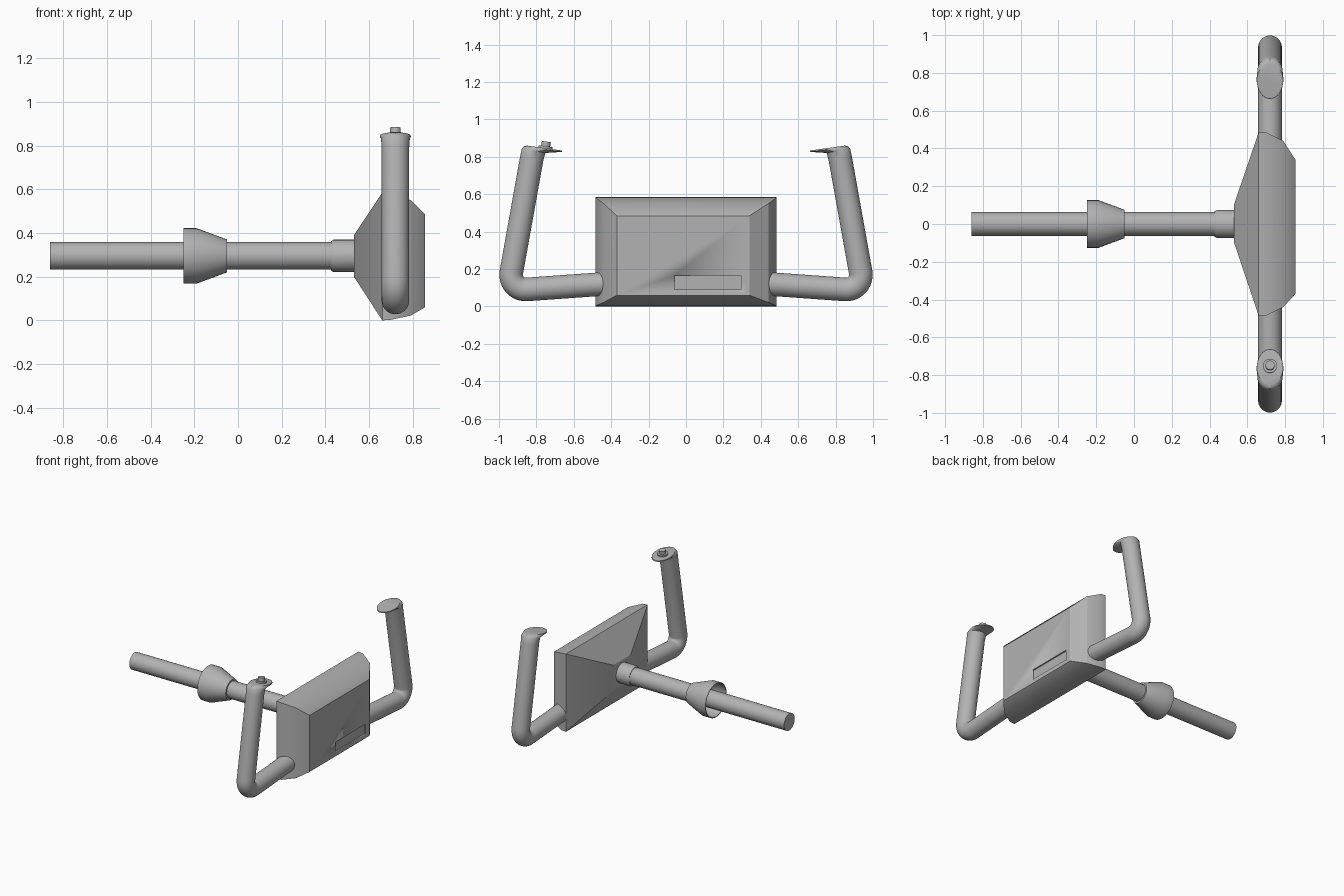
import bpy, bmesh, math
from mathutils import Vector

if "Cube" in bpy.data.objects:
    bpy.data.objects.remove(bpy.data.objects["Cube"])

grey = bpy.data.materials.new("grey")
grey.diffuse_color = (0.45, 0.45, 0.45, 1)
grey.use_nodes = True
grey.node_tree.nodes["Principled BSDF"].inputs["Base Color"].default_value = grey.diffuse_color


def finish(name, bm, angle=30):
    bmesh.ops.recalc_face_normals(bm, faces=bm.faces)
    me = bpy.data.meshes.new(name)
    bm.to_mesh(me)
    bm.free()
    me.materials.append(grey)
    ob = bpy.data.objects.new(name, me)
    bpy.context.collection.objects.link(ob)
    bpy.ops.object.select_all(action='DESELECT')
    ob.select_set(True)
    bpy.context.view_layer.objects.active = ob
    bpy.ops.object.shade_smooth_by_angle(angle=math.radians(angle))
    return ob


def loft(name, rings, caps=True, closed=False, angle=30):
    """Skin a list of point rings."""
    bm = bmesh.new()
    vs = [[bm.verts.new(p) for p in r] for r in rings]
    n = len(vs[0])
    pairs = list(zip(vs, vs[1:])) + ([(vs[-1], vs[0])] if closed else [])
    for a, b in pairs:
        for i in range(n):
            j = (i + 1) % n
            bm.faces.new((a[i], a[j], b[j], b[i]))
    if caps and not closed:
        bm.faces.new(vs[0])
        bm.faces.new(vs[-1])
    return finish(name, bm, angle)


def ring(c, tilt, ru, rv, n=32):
    """Ellipse about c; its second axis lies in the yz plane at angle tilt."""
    v = Vector((0, math.cos(tilt), math.sin(tilt)))
    u = Vector((1, 0, 0))
    return [Vector(c) + u * ru * math.cos(2 * math.pi * i / n) + v * rv * math.sin(2 * math.pi * i / n)
            for i in range(n)]


def lathe(name, profile, closed=False):
    """Turn (x, radius) pairs about the column axis."""
    n = 32
    rings = [[(x, r * math.cos(2 * math.pi * i / n), 0.295 + r * math.sin(2 * math.pi * i / n))
              for i in range(n)] for x, r in profile]
    return loft(name, rings, closed=closed)


# Column, its end collar and the hollow cup
lathe("column_shaft", [(-0.86, 0.063), (0.5, 0.063)])
lathe("column_collar", [(0.425, 0.067), (0.438, 0.074), (0.56, 0.074)])
lathe("column_cup", [(-0.05, 0.06), (-0.05, 0.075), (-0.19, 0.127), (-0.25, 0.127),
                     (-0.25, 0.121), (-0.19, 0.121), (-0.06, 0.07), (-0.06, 0.06)], closed=True)

# Hub body: rectangular sections (x, y0, y1, z0, z1)
sections = [(0.53, -0.10, 0.105, 0.20, 0.39), (0.66, -0.485, 0.485, 0, 0.585),
            (0.70, -0.485, 0.485, 0.003, 0.582), (0.79, -0.44, 0.44, 0.022, 0.55),
            (0.855, -0.37, 0.34, 0.06, 0.485)]
hub = loft("hub_body", [[(x, a, c), (x, b, c), (x, b, d), (x, a, d)] for x, a, b, c, d in sections])

# Recessed plate slot in the hub face
bm = bmesh.new()
bmesh.ops.create_cube(bm, size=1)
for v in bm.verts:
    v.co = (0.865 + v.co.x * 0.04, 0.117 + v.co.y * 0.355, 0.128 + v.co.z * 0.075)
cutter = finish("slot_cutter", bm)
cutter.hide_render = True
cutter.hide_set(True)
cut = hub.modifiers.new("slot", 'BOOLEAN')
cut.operation = 'DIFFERENCE'
cut.solver = 'EXACT'
cut.object = cutter

# Handles: swept tube with a rounded bend and a flared, tilted top
X, R = 0.72, 0.063
a0, a1 = math.radians(-94.3), math.radians(10)
for side, s in (("left", -1), ("right", 1)):
    rings = [ring((X, 0.42, 0.122), a0, R, R)]
    for k in range(13):
        t = a0 + (a1 - a0) * k / 12
        rings.append(ring((X, 0.857 + 0.078 * math.cos(t), 0.169 + 0.078 * math.sin(t)), t, R, R))
    rings.append(ring((X, 0.825, 0.79), a1, R, R))
    rings.append(ring((X, 0.815, 0.832), a1, 0.066, 0.064))
    rings.append(ring((X, 0.765, 0.841), math.radians(8), 0.071, 0.104))
    rings.append(ring((X, 0.757, 0.847), math.radians(8), 0.069, 0.094))
    loft("handle_" + side, [[(p[0], s * p[1], p[2]) for p in r] for r in rings], angle=35)

# Thumb button on the left grip
tilt = math.radians(-8)
up = Vector((0, math.sin(math.radians(8)), math.cos(tilt)))
base = Vector((X, -0.752, 0.845))
for name, r, h in (("button_base", 0.037, 0.012), ("thumb_button", 0.024, 0.037)):
    loft(name, [ring(base, tilt, r, r), ring(base + up * h, tilt, r, r)])
